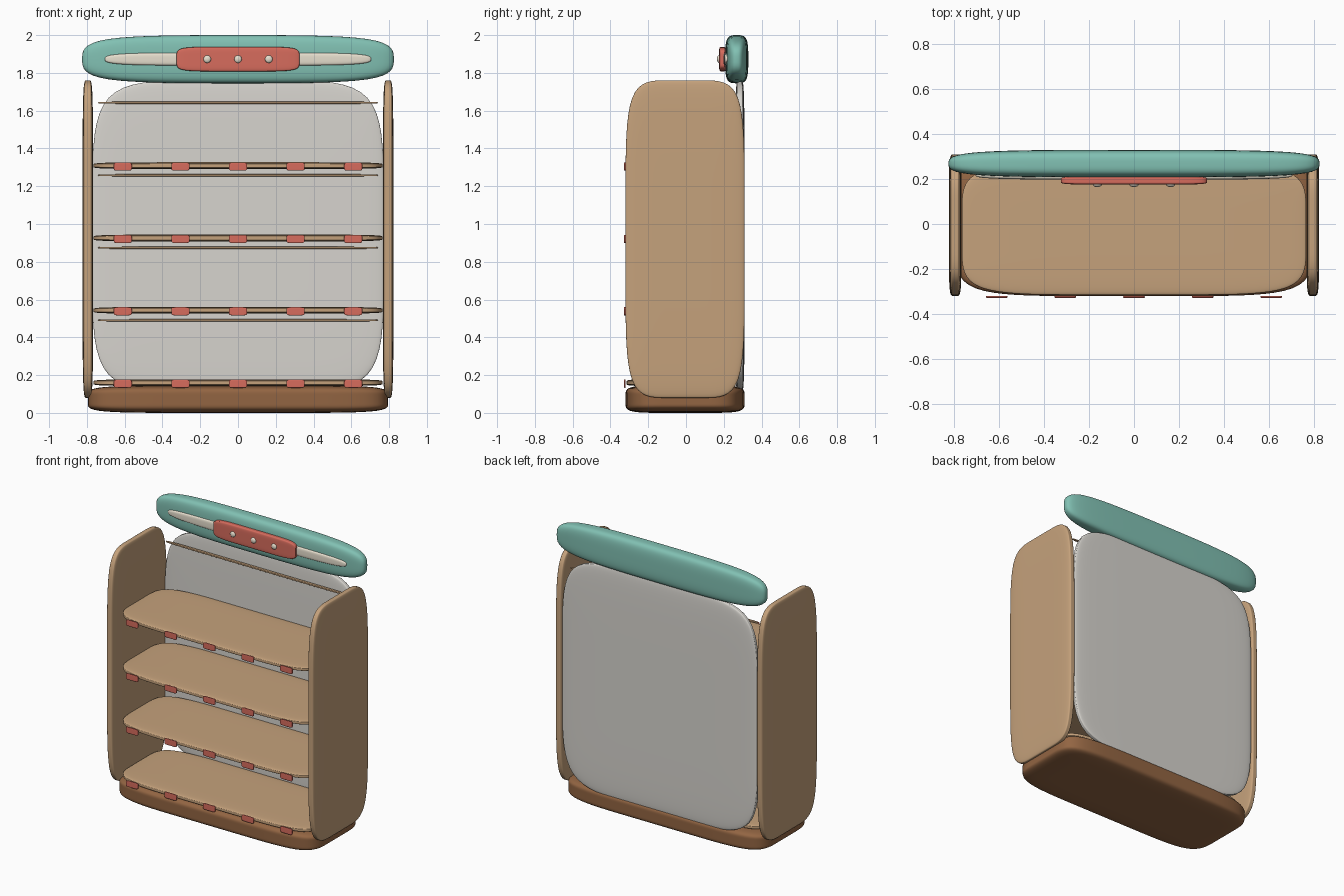
import bpy, bmesh

if "Cube" in bpy.data.objects:
    bpy.data.objects.remove(bpy.data.objects["Cube"])


def mat(name, r, g, b):
    m = bpy.data.materials.new(name)
    m.diffuse_color = (r, g, b, 1)
    m.use_nodes = True
    m.node_tree.nodes["Principled BSDF"].inputs["Base Color"].default_value = m.diffuse_color
    return m


TAN = mat("tan_wood", .56, .36, .20)
BROWN = mat("brown_wood", .29, .13, .055)
TEAL = mat("teal", .22, .53, .45)
RED = mat("coral", .68, .15, .11)
CREAM = mat("cream", .80, .74, .62)
PALE = mat("pale_panel", .68, .66, .62)


def soft_box(name, x, y, z, material, cuts=2, levels=3):
    """Softly rounded slab spanning the given (min, max) ranges."""
    me = bpy.data.meshes.new(name)
    bm = bmesh.new()
    bmesh.ops.create_cube(bm, size=1)
    bmesh.ops.subdivide_edges(bm, edges=bm.edges[:], cuts=cuts, use_grid_fill=True)
    bmesh.ops.scale(bm, verts=bm.verts, vec=(x[1] - x[0], y[1] - y[0], z[1] - z[0]))
    bmesh.ops.translate(bm, verts=bm.verts, vec=(sum(x) / 2, sum(y) / 2, sum(z) / 2))
    for f in bm.faces:
        f.smooth = True
    bm.to_mesh(me)
    bm.free()
    ob = bpy.data.objects.new(name, me)
    bpy.context.collection.objects.link(ob)
    me.materials.append(material)
    sub = ob.modifiers.new("round", 'SUBSURF')
    sub.levels = sub.render_levels = levels
    return ob


# Plinth and back
soft_box("base", (-.795, .795), (-.32, .31), (0, .145), BROWN)
soft_box("back_panel", (-.77, .77), (.26, .31), (.11, 1.76), PALE)

# Side panels
for s, side in ((-1, "left"), (1, "right")):
    soft_box(side + "_side_panel", (s * .795 - .028, s * .795 + .028),
             (-.32, .31), (.08, 1.76), TAN)

# Shelves, price tags on their fronts, and thin rails on the back
for i in range(4):
    z = .16 + i * .383
    soft_box(f"shelf_{i}", (-.765, .765), (-.315, .265), (z - .018, z + .018), TAN)
    for j in range(-2, 3):
        x = j * .305
        soft_box(f"tag_{i}_{j + 2}", (x - .048, x + .048), (-.329, -.319),
                 (z - .027, z + .017), RED, levels=2)
    zr = .49 + i * .384
    soft_box(f"back_rail_{i}", (-.74, .74), (.235, .255), (zr - .006, zr + .006), TAN, levels=2)

# Header sign with strip, plate and studs
soft_box("header", (-.825, .825), (.207, .33), (1.745, 2), TEAL, cuts=1)
soft_box("header_strip", (-.705, .705), (.197, .24), (1.838, 1.908), CREAM, cuts=1)
soft_box("header_plate", (-.325, .325), (.175, .212), (1.808, 1.938), RED)
for k in (-1, 0, 1):
    bpy.ops.mesh.primitive_uv_sphere_add(segments=20, ring_count=12, radius=1,
                                         location=(k * .163, .175, 1.873))
    stud = bpy.context.object
    stud.name = f"header_stud_{k + 1}"
    stud.scale = (.02, .011, .02)
    stud.data.materials.append(CREAM)
    bpy.ops.object.shade_smooth()
